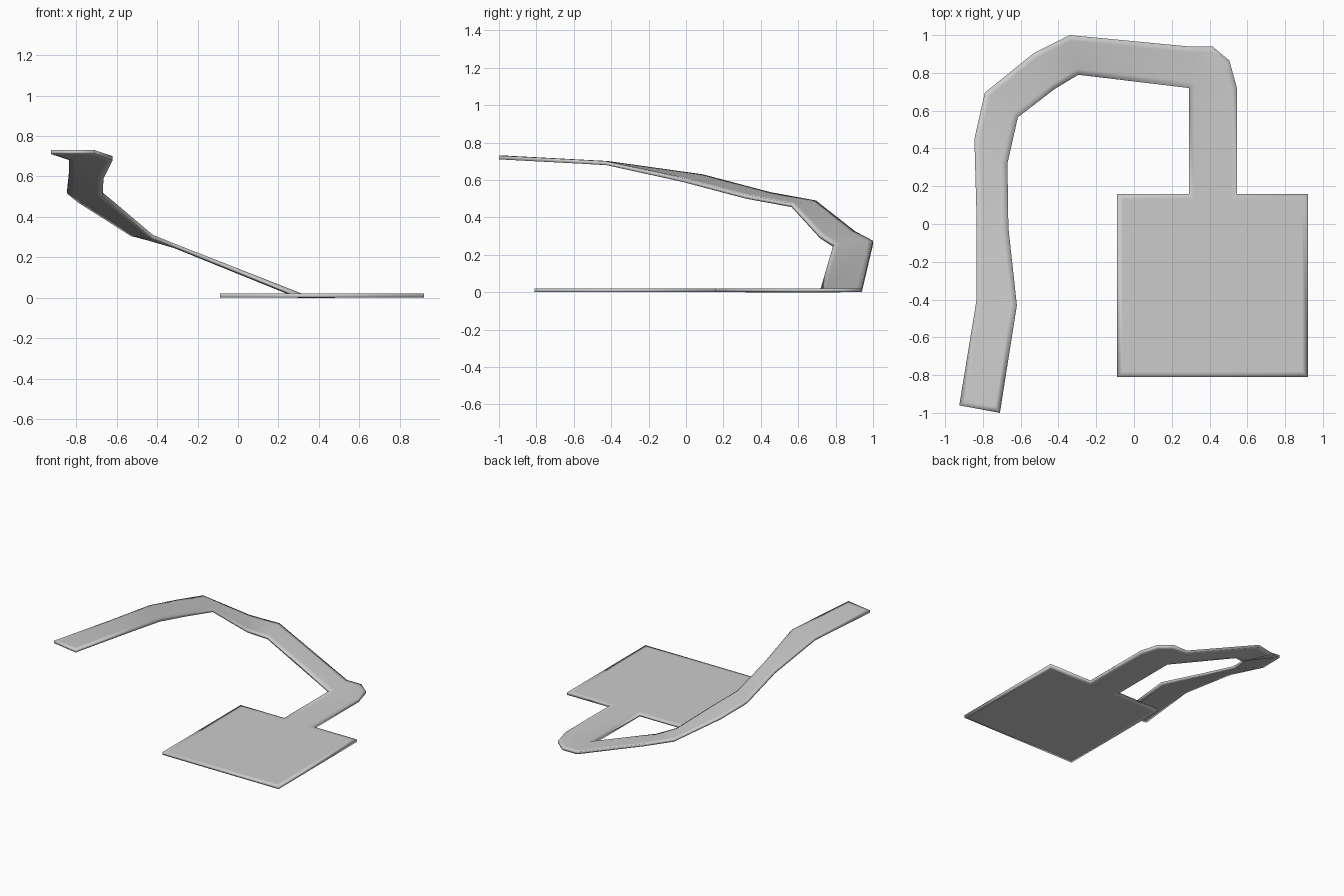
import bpy
import bmesh
from mathutils import Vector

cube = bpy.data.objects.get("Cube")
if cube:
    bpy.data.objects.remove(cube, do_unlink=True)

THICK = 0.02
EDGE = 0.03

# One plain grey material
grey = bpy.data.materials.new("light_grey")
grey.use_nodes = True
colour = (0.6, 0.6, 0.6, 1)
grey.diffuse_color = colour
grey.node_tree.nodes["Principled BSDF"].inputs["Base Color"].default_value = colour

bm = bmesh.new()


def ring(points, z=THICK):
    return [bm.verts.new((x, y, z)) for x, y in points]


# Square platform, with the walkway's mouth in its back edge
corners = ring([(-0.09, 0.16), (-0.09, -0.81), (0.92, -0.81), (0.92, 0.16)])
mouth_r, mouth_l = ring([(0.29, 0.16), (0.545, 0.16)])
bm.faces.new(corners + [mouth_l, mouth_r])

# Walkway and its chamfered corner landing
inner, side = ring([(0.29, 0.72), (0.545, 0.72)])
cham_a, cham_b, outer = ring([(0.505, 0.865), (0.415, 0.94), (0.29, 0.94)])
bm.faces.new([mouth_r, mouth_l, side, inner])
bm.faces.new([inner, side, cham_a, cham_b, outer])

# Rising ramp: outer and inner rail point at each bend
bends = [
    ((-0.34, 1.0, 0.275), (-0.295, 0.79, 0.26)),
    ((-0.53, 0.905, 0.325), (-0.42, 0.715, 0.31)),
    ((-0.79, 0.695, 0.49), (-0.615, 0.565, 0.475)),
    ((-0.845, 0.45, 0.535), (-0.67, 0.32, 0.52)),
    ((-0.835, 0.09, 0.63), (-0.665, -0.02, 0.61)),
    ((-0.835, -0.41, 0.70), (-0.62, -0.43, 0.70)),
    ((-0.925, -0.96, 0.73), (-0.71, -1.0, 0.73)),
]
for o, i in bends:
    next_outer, next_inner = bm.verts.new(o), bm.verts.new(i)
    bm.faces.new([inner, outer, next_outer, next_inner])
    inner, outer = next_inner, next_outer

# Narrow border that keeps the edge shading soft
bmesh.ops.recalc_face_normals(bm, faces=bm.faces)
bmesh.ops.inset_region(bm, faces=bm.faces[:], thickness=EDGE,
                       use_boundary=True, use_even_offset=True)

# Thicken the sheet straight down
result = bmesh.ops.extrude_face_region(bm, geom=bm.faces[:], use_keep_orig=True)
lower = [g for g in result["geom"] if isinstance(g, bmesh.types.BMVert)]
bmesh.ops.translate(bm, verts=lower, vec=Vector((0, 0, -THICK)))
bmesh.ops.recalc_face_normals(bm, faces=bm.faces)
for face in bm.faces:
    face.smooth = True

mesh = bpy.data.meshes.new("platform_and_ramp")
bm.to_mesh(mesh)
bm.free()
mesh.materials.append(grey)
track = bpy.data.objects.new("platform_and_ramp", mesh)
bpy.context.collection.objects.link(track)
